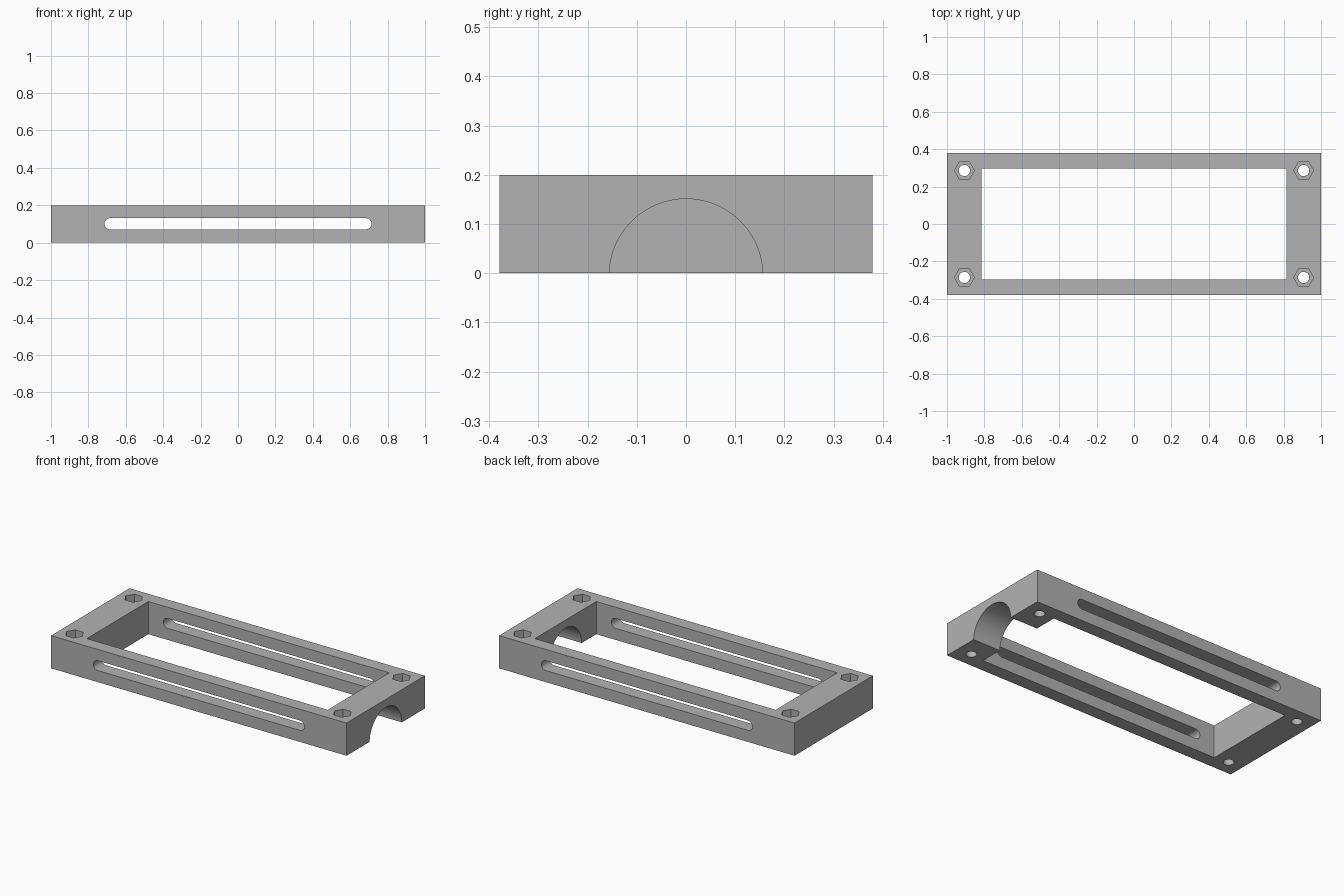
import bpy
from math import pi, cos, sin
from mathutils import Matrix

old = bpy.data.objects.get("Cube")
if old:
    bpy.data.objects.remove(old, do_unlink=True)

LENGTH, WIDTH, HEIGHT = 2.0, 0.758, 0.2

# One plain grey material
grey = bpy.data.materials.new("plain grey")
grey.use_nodes = True
colour = (0.448, 0.448, 0.448, 1)
grey.diffuse_color = colour
grey.node_tree.nodes["Principled BSDF"].inputs["Base Color"].default_value = colour


def prism(name, outline, depth, matrix):
    """Extrude a flat outline along local z, centred, then place it."""
    n = len(outline)
    verts = [(x, y, z) for z in (-depth / 2, depth / 2) for x, y in outline]
    faces = [tuple(reversed(range(n))), tuple(range(n, 2 * n))]
    faces += [(i, (i + 1) % n, (i + 1) % n + n, i + n) for i in range(n)]
    mesh = bpy.data.meshes.new(name)
    mesh.from_pydata(verts, [], faces)
    mesh.transform(matrix)
    mesh.materials.append(grey)
    obj = bpy.data.objects.new(name, mesh)
    bpy.context.collection.objects.link(obj)
    return obj


def arc(radius, sides, cx=0.0, start=0.0, sweep=2 * pi, closed=True):
    steps = sides if closed else sides - 1
    return [(cx + radius * cos(start + sweep * i / steps),
             radius * sin(start + sweep * i / steps)) for i in range(sides)]


def box(hx, hy):
    return [(-hx, -hy), (hx, -hy), (hx, hy), (-hx, hy)]


def at(x, y, z):
    return Matrix.Translation((x, y, z))


# Solid block
frame = prism("frame", box(LENGTH / 2, WIDTH / 2), HEIGHT, at(0, 0, HEIGHT / 2))

# Large central opening
cutters = [prism("opening_cutter", box(0.815, 0.297), 1, at(0, 0, 0))]

# Long round-ended slot through both side rails
slot = (arc(0.03, 17, 0.684, -pi / 2, pi, False)
        + arc(0.03, 17, -0.684, pi / 2, pi, False))
cutters.append(prism("slot_cutter", slot, 2, at(0, 0, 0.101) @ Matrix.Rotation(pi / 2, 4, "X")))

# Half-round notch under one end bar
cutters.append(prism("notch_cutter", arc(0.156, 96), 0.4,
                     at(0.95, 0, -0.005) @ Matrix.Rotation(pi / 2, 4, "Y")))

# Screw holes with hexagonal nut pockets at the corners
POCKET = 0.06
for x in (-0.907, 0.907):
    for y in (-0.286, 0.286):
        cutters.append(prism("screw_hole_cutter", arc(0.03, 32), 1, at(x, y, 0)))
        cutters.append(prism("nut_pocket_cutter", arc(0.053, 6), 2 * POCKET, at(x, y, HEIGHT)))

# Cut everything out of the block
for cutter in cutters:
    cutter.hide_render = True
    mod = frame.modifiers.new(cutter.name, "BOOLEAN")
    mod.operation = "DIFFERENCE"
    mod.solver = "EXACT"
    mod.object = cutter

bpy.context.view_layer.update()
bpy.ops.object.select_all(action="DESELECT")
frame.select_set(True)
bpy.context.view_layer.objects.active = frame
for name in [m.name for m in frame.modifiers]:
    bpy.ops.object.modifier_apply(modifier=name)
for cutter in cutters:
    bpy.data.objects.remove(cutter, do_unlink=True)

# Smooth curved walls, crisp edges
bpy.ops.object.shade_smooth_by_angle(angle=pi / 6)
